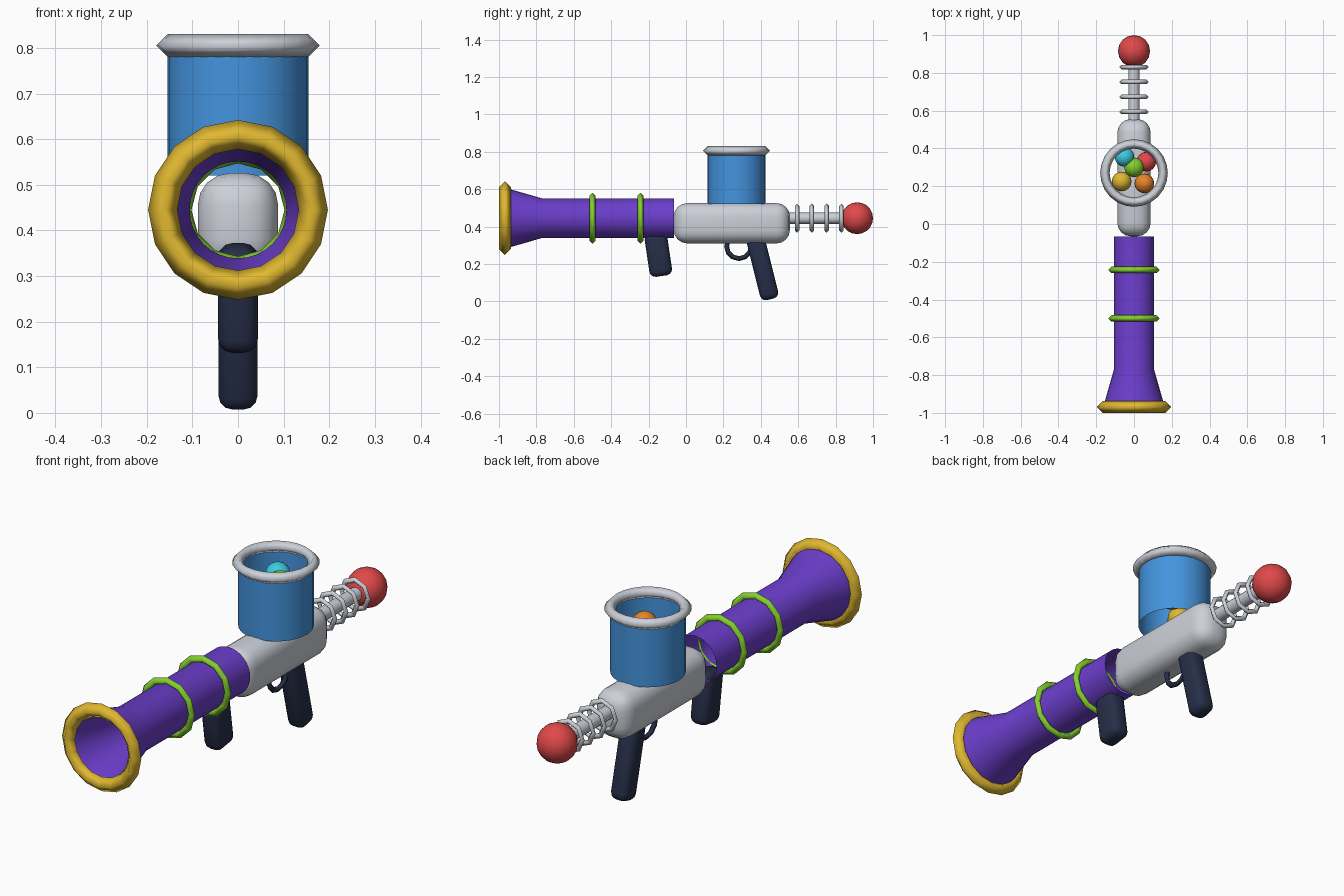
import bpy, bmesh
from math import cos, sin, pi, radians
from mathutils import Matrix

cube = bpy.data.objects.get("Cube")
if cube:
    bpy.data.objects.remove(cube, do_unlink=True)


def paint(name, rgb):
    lin = [((c / 255 + 0.055) / 1.055) ** 2.4 for c in rgb] + [1]
    m = bpy.data.materials.new(name)
    m.use_nodes = True
    m.diffuse_color = lin
    m.node_tree.nodes["Principled BSDF"].inputs["Base Color"].default_value = lin
    return m


purple = paint("purple", (108, 62, 204))
gold = paint("gold", (224, 184, 48))
green = paint("lime_green", (132, 208, 46))
grey = paint("light_grey", (204, 208, 216))
navy = paint("dark_navy", (38, 46, 72))
blue = paint("blue", (68, 148, 222))
red = paint("red", (224, 72, 74))
cyan = paint("cyan", (60, 204, 224))
orange = paint("orange", (232, 134, 40))

AXIS_Z = 0.445                          # height of the barrel line
ALONG_Y = Matrix.Rotation(-pi / 2, 4, "X")  # turns +z into +y


def finish(name, mat, full=True):
    ob = bpy.context.object
    ob.name = ob.data.name = name
    ob.data.materials.append(mat)
    if full:
        bpy.ops.object.shade_smooth()
    else:
        bpy.ops.object.shade_smooth_by_angle(angle=radians(35))
    return ob


def lathe(name, profile, mat, loc, turn=Matrix(), sides=32):
    """Open skin turned from (radius, height) points around z."""
    bm = bmesh.new()
    rings = [[bm.verts.new((r * cos(2 * pi * i / sides), r * sin(2 * pi * i / sides), h))
              for i in range(sides)] for r, h in profile]
    for low, high in zip(rings, rings[1:]):
        for i in range(sides):
            j = (i + 1) % sides
            bm.faces.new((low[i], low[j], high[j], high[i]))
    mesh = bpy.data.meshes.new(name)
    bm.transform(Matrix.Translation(loc) @ turn)
    bm.to_mesh(mesh)
    bm.free()
    ob = bpy.data.objects.new(name, mesh)
    bpy.context.collection.objects.link(ob)
    bpy.ops.object.select_all(action="DESELECT")
    bpy.context.view_layer.objects.active = ob
    ob.select_set(True)
    return finish(name, mat, False)


def ring(name, major, minor, loc, mat, rot=(pi / 2, 0, 0), sides=16, minor_sides=4):
    bpy.ops.mesh.primitive_torus_add(major_radius=major, minor_radius=minor, location=loc,
                                     rotation=rot, major_segments=sides,
                                     minor_segments=minor_sides)
    return finish(name, mat)


def ball(name, radius, loc, mat):
    bpy.ops.mesh.primitive_uv_sphere_add(radius=radius, location=loc, segments=16, ring_count=10)
    return finish(name, mat)


def rounded_box(name, size, loc, mat, bevel, segments, tilt=0):
    bpy.ops.mesh.primitive_cube_add(size=1, location=loc, rotation=(radians(tilt), 0, 0))
    ob = bpy.context.object
    ob.data.transform(Matrix.Diagonal((*size, 1)))
    mod = ob.modifiers.new("rounding", "BEVEL")
    mod.width, mod.segments = bevel, segments
    bpy.ops.object.modifier_apply(modifier=mod.name)
    return finish(name, mat)


# Barrel: open tube with a flared mouth
lathe("barrel", [(0.162, -0.965), (0.106, -0.77), (0.106, -0.065)], purple,
      (0, 0, AXIS_Z), ALONG_Y)
ring("muzzle_ring", 0.165, 0.032, (0, -0.968, AXIS_Z), gold)
for n, y in enumerate((-0.5, -0.243)):
    ring(f"barrel_ring_{n + 1}", 0.119, 0.017, (0, y, AXIS_Z), green, sides=12)

# Body
rounded_box("body", (0.176, 0.62, 0.215), (0, 0.245, 0.418), grey, 0.07, 4)

# Hopper: open tube with a rim
lathe("hopper", [(0.154, 0.52), (0.154, 0.805)], blue, (0, 0.27, 0))
ring("hopper_rim", 0.154, 0.025, (0, 0.27, 0.805), grey, rot=(0, 0, 0), sides=24)

# Balls in the hopper
for name, x, y, z, mat in (("cyan", -0.05, 0.355, 0.705, cyan), ("red", 0.065, 0.33, 0.61, red),
                           ("green", 0, 0.30, 0.7, green), ("yellow", -0.065, 0.225, 0.6, gold),
                           ("orange", 0.055, 0.215, 0.7, orange)):
    ball(name + "_ball", 0.052, (x, y, z), mat)

# Tail: rod, coil rings and end bulb
lathe("tail_rod", [(0.03, 0.53), (0.03, 0.86)], grey, (0, 0, AXIS_Z), ALONG_Y, sides=12)
for n in range(4):
    ring(f"tail_ring_{n + 1}", 0.066, 0.012, (0, 0.594 + 0.079 * n, AXIS_Z), grey, sides=8)
ball("tail_bulb", 0.085, (0, 0.915, AXIS_Z), red)

# Grips and trigger guard
rounded_box("rear_grip", (0.086, 0.1, 0.36), (0, 0.408, 0.186), navy, 0.032, 3, tilt=14)
rounded_box("front_grip", (0.088, 0.122, 0.235), (0, -0.148, 0.252), navy, 0.032, 3, tilt=8.5)
ring("trigger_guard", 0.066, 0.013, (0, 0.283, 0.295), navy, rot=(0, pi / 2, 0), sides=12)
